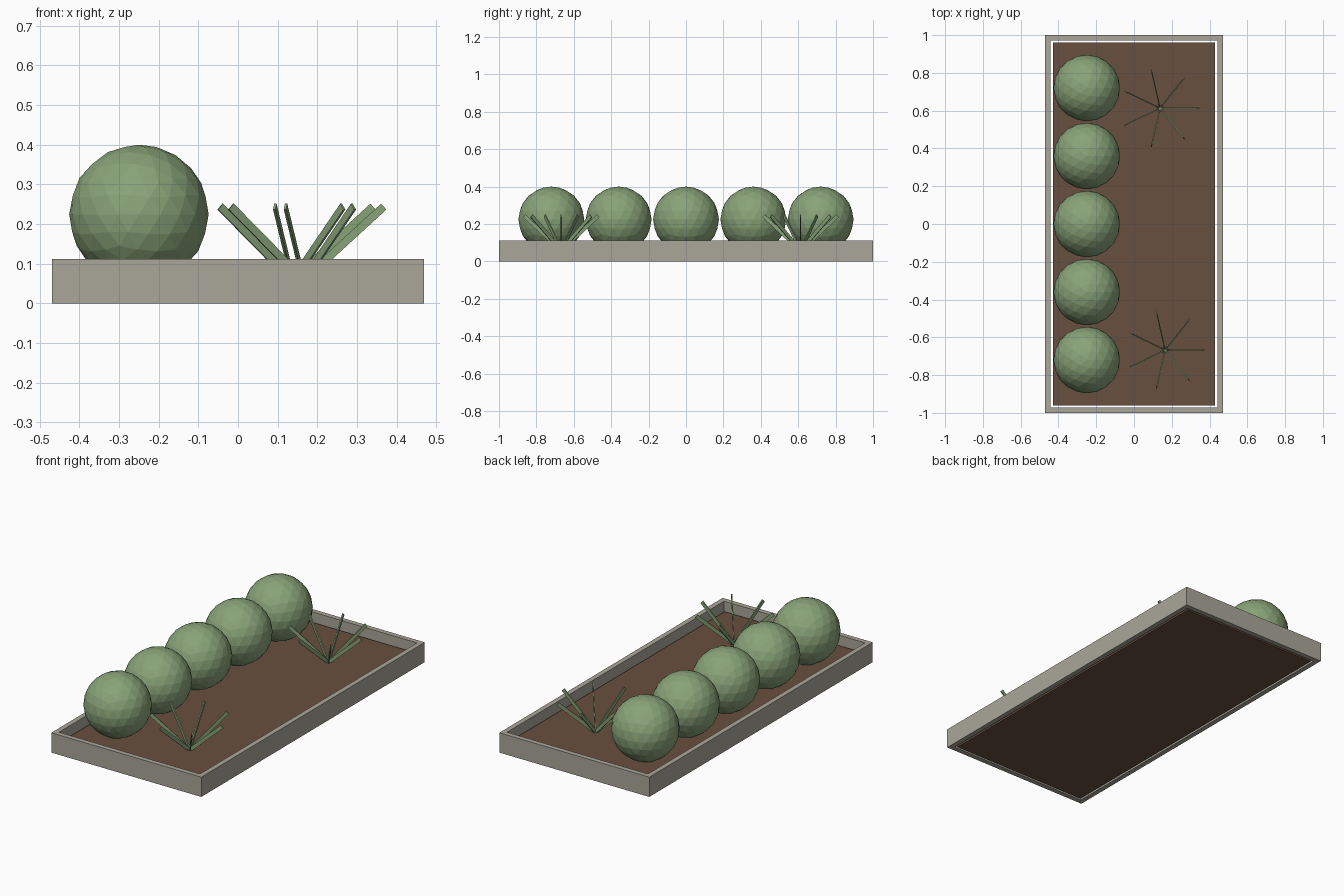
import bpy, bmesh
from math import radians, tau
from mathutils import Matrix, Vector

if "Cube" in bpy.data.objects:
    bpy.data.objects.remove(bpy.data.objects["Cube"], do_unlink=True)


def make_material(name, rgb):
    mat = bpy.data.materials.new(name)
    mat.use_nodes = True
    mat.diffuse_color = (*rgb, 1)
    mat.node_tree.nodes["Principled BSDF"].inputs["Base Color"].default_value = (*rgb, 1)
    return mat


STONE = make_material("warm grey stone", (0.40, 0.38, 0.32))
SOIL = make_material("brown soil", (0.14, 0.08, 0.05))
LEAF = make_material("soft leaf green", (0.25, 0.37, 0.19))

WIDTH, LENGTH, HEIGHT, WALL = 0.94, 2.0, 0.112, 0.04
SOIL_TOP = 0.06


def finish(bm, name, mat, location=(0, 0, 0)):
    bmesh.ops.recalc_face_normals(bm, faces=bm.faces)
    mesh = bpy.data.meshes.new(name)
    bm.to_mesh(mesh)
    bm.free()
    mesh.materials.append(mat)
    obj = bpy.data.objects.new(name, mesh)
    obj.location = location
    bpy.context.collection.objects.link(obj)
    return obj


def add_box(bm, size, matrix):
    bmesh.ops.create_cube(bm, size=1, matrix=matrix @ Matrix.Diagonal((*size, 1)))


# Planter frame: a rectangle inset to a ring, then raised
bm = bmesh.new()
bmesh.ops.create_grid(bm, x_segments=1, y_segments=1, size=0.5,
                      matrix=Matrix.Diagonal((WIDTH, LENGTH, 1, 1)))
middle = bm.faces[:]
bmesh.ops.inset_region(bm, faces=middle, thickness=WALL, use_boundary=True)
bmesh.ops.delete(bm, geom=middle, context="FACES")
ring = bmesh.ops.extrude_face_region(bm, geom=bm.faces[:], use_keep_orig=True)
raised = [v for v in ring["geom"] if isinstance(v, bmesh.types.BMVert)]
bmesh.ops.translate(bm, verts=raised, vec=(0, 0, HEIGHT))
finish(bm, "planter_frame", STONE)

# Soil bed filling the frame
bm = bmesh.new()
add_box(bm, (WIDTH - 2 * WALL, LENGTH - 2 * WALL, SOIL_TOP),
        Matrix.Translation((0, 0, SOIL_TOP / 2)))
finish(bm, "soil_bed", SOIL)

# Row of round, faceted bushes
for i in range(5):
    bm = bmesh.new()
    bmesh.ops.create_icosphere(bm, subdivisions=3, radius=0.176)
    finish(bm, f"round_bush_{i + 1}", LEAF, (-0.25, 0.36 * (i - 2), 0.224))


# Grass tufts: thin blades fanned outward from one point
def grass_tuft(name, x, y, blades=7, length=0.275, lean=radians(47.5)):
    bm = bmesh.new()
    for i in range(blades):
        pose = (Matrix.Rotation(tau * i / blades, 4, "Z") @ Matrix.Rotation(lean, 4, "Y")
                @ Matrix.Translation(Vector((0, 0, length / 2))))
        add_box(bm, (0.02, 0.006, length), pose)
    finish(bm, name, LEAF, (x, y, SOIL_TOP - 0.002))


grass_tuft("front_grass_tuft", 0.165, -0.667)
grass_tuft("back_grass_tuft", 0.138, 0.613)
